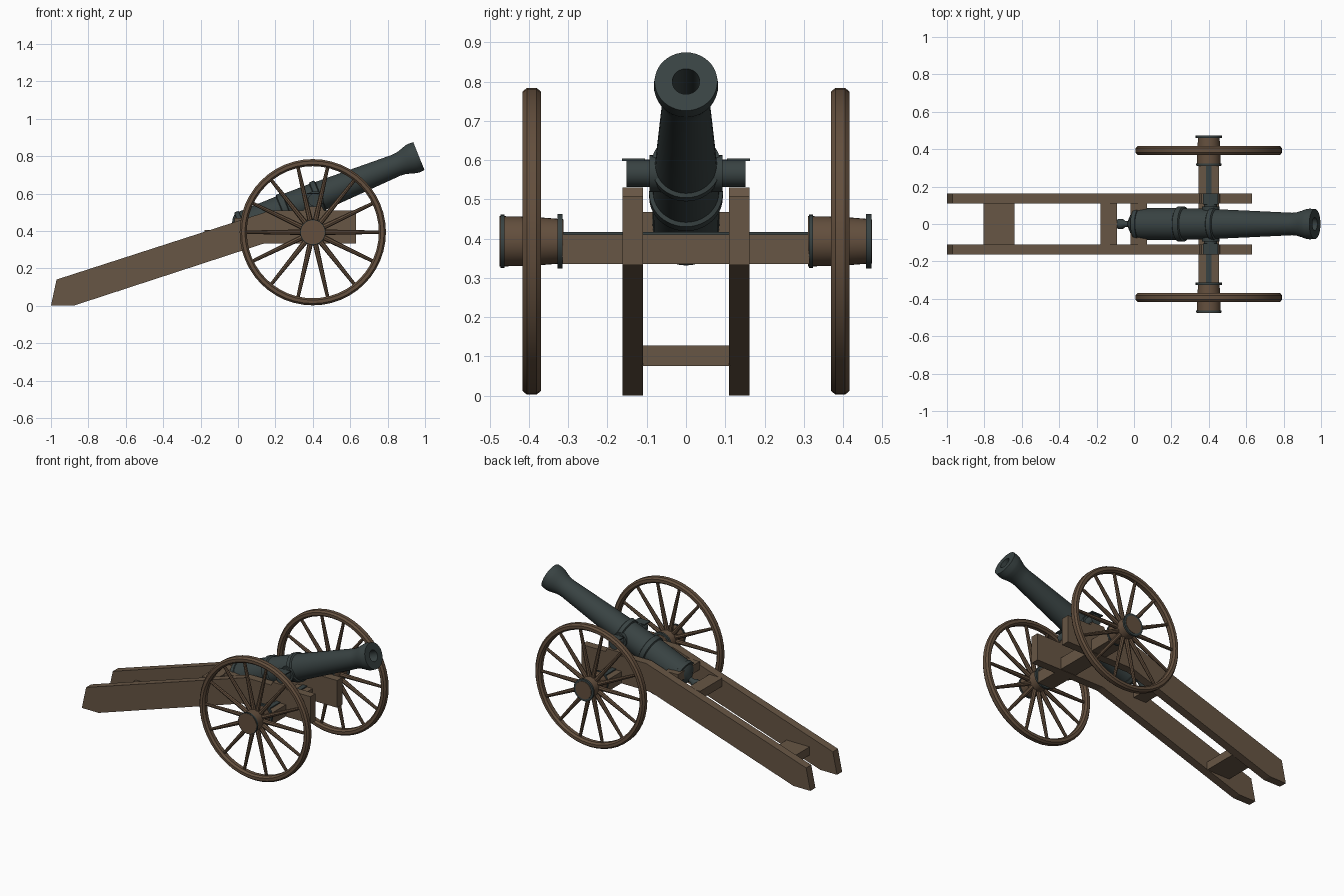
import bpy, bmesh, math
from mathutils import Vector, Matrix

if "Cube" in bpy.data.objects:
    bpy.data.objects.remove(bpy.data.objects["Cube"])


def material(name, rgb):
    m = bpy.data.materials.new(name)
    m.diffuse_color = (*rgb, 1)
    m.use_nodes = True
    m.node_tree.nodes["Principled BSDF"].inputs["Base Color"].default_value = m.diffuse_color
    return m


IRON = material("dark_iron", (0.040, 0.055, 0.055))
WOOD = material("carriage_wood", (0.135, 0.092, 0.058))
WHEEL_WOOD = material("wheel_wood", (0.125, 0.078, 0.047))


def finish(bm, name, mat, smooth=False):
    bmesh.ops.recalc_face_normals(bm, faces=bm.faces)
    me = bpy.data.meshes.new(name)
    bm.to_mesh(me)
    bm.free()
    me.materials.append(mat)
    ob = bpy.data.objects.new(name, me)
    bpy.context.collection.objects.link(ob)
    if smooth:
        bpy.ops.object.select_all(action='DESELECT')
        ob.select_set(True)
        bpy.context.view_layer.objects.active = ob
        bpy.ops.object.shade_smooth_by_angle(angle=math.radians(35))
    return ob


def lathe(bm, profile, origin, axis, n=32, closed=False):
    """Spin (along, radius) points about an axis; zero radius closes to a tip."""
    rot = Vector(axis).to_track_quat('Z', 'Y').to_matrix().to_4x4()
    mat = Matrix.Translation(origin) @ rot
    rings = []
    for a, r in profile:
        if r == 0:
            rings.append([bm.verts.new(mat @ Vector((0, 0, a)))] * n)
        else:
            rings.append([bm.verts.new(mat @ Vector((r * math.cos(t), r * math.sin(t), a)))
                          for t in (2 * math.pi * i / n for i in range(n))])
    pairs = list(zip(rings, rings[1:])) + ([(rings[-1], rings[0])] if closed else [])
    for p, q in pairs:
        for i in range(n):
            j = (i + 1) % n
            bm.faces.new(list(dict.fromkeys((p[i], p[j], q[j], q[i]))))


def turned(name, mat, profile, origin, axis, n=32, closed=False):
    bm = bmesh.new()
    lathe(bm, profile, origin, axis, n, closed)
    return finish(bm, name, mat, True)


def box(name, mat, x, y, z):
    bm = bmesh.new()
    bmesh.ops.create_cube(bm, size=1)
    for v in bm.verts:
        v.co = [(lo + hi) / 2 + c * (hi - lo) for c, (lo, hi) in zip(v.co, (x, y, z))]
    return finish(bm, name, mat)


# Barrel: lathed along a raised axis, zero at the muzzle face
TILT = math.radians(22)
aim = Vector((math.cos(TILT), 0, math.sin(TILT)))
muzzle = Vector((0.967, 0, 0.80))
barrel = [(-1.155, 0), (-1.148, 0.018), (-1.130, 0.028), (-1.110, 0.027), (-1.092, 0.016),
          (-1.075, 0.016), (-1.062, 0.040), (-1.045, 0.068), (-1.030, 0.080),
          (-1.028, 0.090), (-1.005, 0.090), (-1.003, 0.085),
          (-0.79, 0.086), (-0.785, 0.094), (-0.755, 0.094), (-0.75, 0.084),
          (-0.60, 0.081), (-0.595, 0.089), (-0.57, 0.089), (-0.565, 0.079),
          (-0.13, 0.060), (-0.10, 0.063), (-0.07, 0.072), (-0.045, 0.080),
          (-0.03, 0.082), (0, 0.080), (0, 0.035), (-0.40, 0.035), (-0.40, 0)]
turned("barrel", IRON, barrel, muzzle, aim, 40)

# Trunnions with shoulders, and the flat cap plates above them
TX, TZ = 0.41, 0.566
for s, side in ((-1, "right"), (1, "left")):
    turned("trunnion_" + side, IRON,
           [(0.05, 0), (0.05, 0.047), (0.093, 0.047), (0.093, 0.035), (0.151, 0.035), (0.151, 0)],
           (TX, 0, TZ), (0, s, 0), 24)
    box("trunnion_cap_" + side, IRON, (TX - 0.04, TX + 0.04),
        sorted((s * 0.105, s * 0.163)), (0.597, 0.604))

# Carriage cheeks: side profile extruded across the plank thickness
cheek = [(-1, 0), (-0.88, 0), (0.14, 0.333), (0.63, 0.333), (0.63, 0.508), (0.46, 0.508),
         (0.45, 0.53), (0.36, 0.53), (0.35, 0.508), (0.17, 0.508), (-0.97, 0.14)]
for s, side in ((-1, "right"), (1, "left")):
    bm = bmesh.new()
    face = bm.faces.new([bm.verts.new((x, s * 0.110, z)) for x, z in cheek])
    out = bmesh.ops.extrude_face_region(bm, geom=[face])
    for v in out["geom"]:
        if isinstance(v, bmesh.types.BMVert):
            v.co.y = s * 0.162
    finish(bm, "cheek_" + side, WOOD)

# Cross members between the cheeks
box("rear_transom", WOOD, (-0.805, -0.64), (-0.112, 0.112), (0.075, 0.128))
box("middle_transom", WOOD, (-0.18, -0.09), (-0.112, 0.112), (0.35, 0.404))
box("breech_transom", WOOD, (-0.02, 0.07), (-0.112, 0.112), (0.415, 0.468))

# Axle beam with iron strap on top
box("axle", WOOD, (0.345, 0.455), (-0.315, 0.315), (0.335, 0.41))
box("axle_strap", IRON, (0.385, 0.415), (-0.315, 0.315), (0.408, 0.417))

# Wheels: chamfered rim, tapered spokes, turned hub and iron hub bands
WX, WZ, R, SPOKES = 0.40, 0.393, 0.391, 14
rim = [(-0.024, R - 0.010), (-0.012, R), (0.012, R), (0.024, R - 0.010),
       (0.024, R - 0.028), (0.012, R - 0.038), (-0.012, R - 0.038), (-0.024, R - 0.028)]
for s, side in ((-1, "right"), (1, "left")):
    c = (WX, s * 0.393, WZ)
    turned("wheel_rim_" + side, WHEEL_WOOD, rim, c, (0, 1, 0), 48, True)
    bm = bmesh.new()
    for k in range(SPOKES):
        t = 2 * math.pi * k / SPOKES
        lathe(bm, [(0.04, 0.015), (0.20, 0.012), (0.36, 0.009)], c,
              (math.cos(t), 0, math.sin(t)), 8)
    finish(bm, "spokes_" + side, WHEEL_WOOD, True)
    turned("hub_" + side, WHEEL_WOOD,
           [(-0.082, 0), (-0.082, 0.064), (-0.02, 0.063), (0.02, 0.061), (0.081, 0.056), (0.081, 0)],
           c, (0, 1, 0), 32)
    for a, b, r, part in ((-0.080, -0.069, 0.068, "band"), (0.066, 0.079, 0.070, "flange")):
        turned("hub_%s_%s" % (part, side), IRON,
               [(a, 0.05), (a, r), (b, r), (b, 0.05)], c, (0, 1, 0), 32, True)
